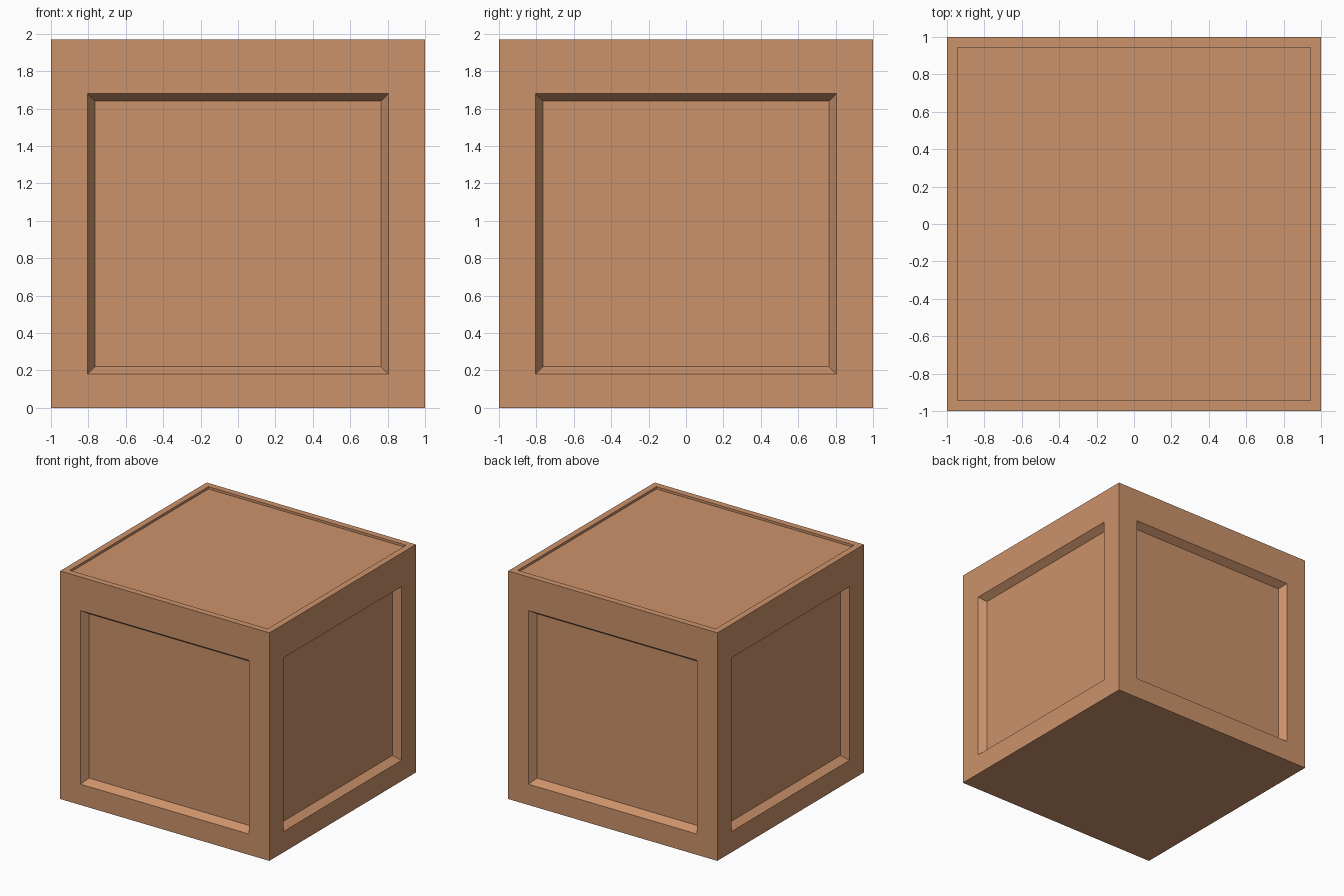
import bpy
import bmesh

cube = bpy.data.objects.get("Cube")
if cube:
    bpy.data.objects.remove(cube, do_unlink=True)

HEIGHT = 1.97

wood = bpy.data.materials.new("warm brown wood")
wood.use_nodes = True
colour = (0.60, 0.29, 0.147, 1)
wood.diffuse_color = colour
wood.node_tree.nodes["Principled BSDF"].inputs["Base Color"].default_value = colour


def inset_panel(bm, face, border, bevel, depth):
    """Inset a face by a border, then sink it with sloping or straight walls."""
    bmesh.ops.inset_region(bm, faces=[face], thickness=border, use_even_offset=True)
    normal = face.normal.copy()
    if bevel > 0:
        bmesh.ops.inset_region(bm, faces=[face], thickness=bevel,
                               depth=-depth, use_even_offset=True)
    else:
        result = bmesh.ops.extrude_discrete_faces(bm, faces=[face])
        bmesh.ops.translate(bm, verts=result["faces"][0].verts, vec=-normal * depth)


# Crate body
bm = bmesh.new()
bmesh.ops.create_cube(bm, size=2)
for v in bm.verts:
    v.co.z = (v.co.z + 1) * HEIGHT / 2
bm.normal_update()
sides = [f for f in bm.faces if abs(f.normal.z) < 0.5]
lid = next(f for f in bm.faces if f.normal.z > 0.5)

# Bevelled recess on each side: wider than tall, centred low on the face
for face in sides:
    bmesh.ops.inset_region(bm, faces=[face], thickness=0.195, use_even_offset=True)
    middle = face.calc_center_median().z
    for v in face.verts:
        v.co.z = 1.68 if v.co.z > middle else 0.18
    inset = bmesh.ops.inset_region(bm, faces=[face], thickness=0.04,
                                   depth=-0.06, use_even_offset=True)

# Shallow straight-walled recess in the lid
inset_panel(bm, lid, 0.055, 0, 0.02)

bmesh.ops.recalc_face_normals(bm, faces=bm.faces)
mesh = bpy.data.meshes.new("crate_body")
bm.to_mesh(mesh)
bm.free()
mesh.materials.append(wood)
crate = bpy.data.objects.new("crate_body", mesh)
bpy.context.collection.objects.link(crate)
